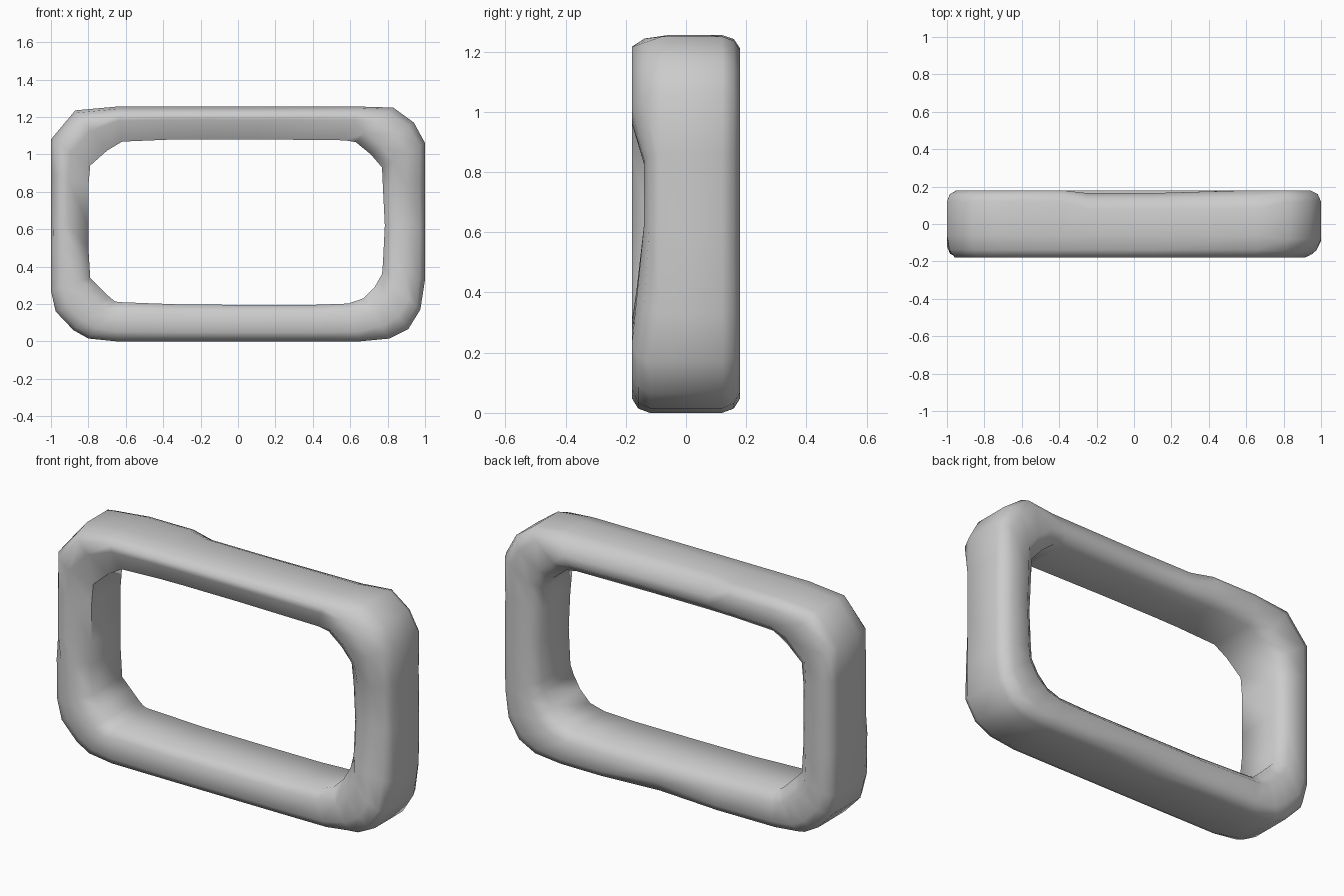
import bpy, bmesh

if "Cube" in bpy.data.objects:
    bpy.data.objects.remove(bpy.data.objects["Cube"])

# Stations round the frame: outer x, outer z, inner x, inner z
STATIONS = {
    "bottom": [(-.65, 0, -.64, .21), (-.3, 0, -.3, .197), (.05, 0, .05, .195),
               (.4, 0, .4, .195), (.65, 0, .59, .202)],
    "bottom_right": [(.81, .015, .67, .23), (.91, .065, .73, .29), (.975, .17, .77, .36)],
    "right": [(1, .33, .775, .42), (1, .62, .785, .62), (1, .86, .775, .82)],
    "top_right": [(1, 1.06, .77, .93), (.94, 1.17, .71, 1.0), (.83, 1.25, .63, 1.065)],
    "top": [(.66, 1.255, .57, 1.075), (.1, 1.255, .1, 1.08), (-.25, 1.255, -.25, 1.08),
            (-.38, 1.255, -.38, 1.078), (-.65, 1.255, -.62, 1.068)],
    "top_left": [(-.87, 1.235, -.7, 1.02), (-1, 1.08, -.79, .94)],
    "left": [(-1, .9, -.80, .83), (-1, .62, -.80, .62), (-1, .5, -.80, .5)],
    "bottom_left": [(-1, .27, -.79, .34), (-.975, .16, -.74, .29), (-.88, .06, -.69, .24),
                    (-.8, .015, -.66, .215)],
}

# Front profile: outer side depth, front face start, front face end, inner side depth
FRONT = {
    "bottom": (.12, .25, .8, .14), "bottom_right": (.12, .3, .7, .13),
    "right": (.09, .45, .8, .11), "top_right": (.08, .4, .75, .12),
    "top": (.06, .22, .4, .12), "top_left": (.06, .2, .5, .12),
    "left": (.07, .22, .45, .12), "bottom_left": (.11, .28, .7, .13),
}


def section(side, ox, oz, ix, iz):
    fo, fa, fb, fi = FRONT[side]
    front = .18
    if side == "right":
        front = .14 if .4 < oz < .9 else .165
    if side == "left" and oz < .55:
        fo, fa, fb, fi = .12, .28, .65, .12
    # Worn back edges, with a fuller shoulder at the upper left
    bo, ba, back = .12, .25, .18
    if side == "top" and ox > -.3:
        bo, ba = .08, .5
        if ox < .2:
            back = .165
    if side == "bottom" and -.1 < ox < .2:
        bo, ba = .09, .4
    if side == "right":
        bo, ba = .12, .3
    # Closed profile as (fraction from outer to inner, y)
    prof = [(0, -fo), (fa * .3, -(fo + (front - fo) * .65)), (fa, -front), (fb, -front),
            (1, -fi), (1, .13), (.75, back), (ba, back),
            (ba * .3, bo + (back - bo) * .65), (0, bo)]
    return [(ox + (ix - ox) * t, y, oz + (iz - oz) * t) for t, y in prof]


# Rounded rectangular frame skinned through all sections
bm = bmesh.new()
rings = [[bm.verts.new(p) for p in section(side, *s)]
         for side, rows in STATIONS.items() for s in rows]
for i, ring in enumerate(rings):
    nxt = rings[(i + 1) % len(rings)]
    for j in range(len(ring)):
        k = (j + 1) % len(ring)
        bm.faces.new((ring[j], ring[k], nxt[k], nxt[j]))
bmesh.ops.recalc_face_normals(bm, faces=bm.faces)
mesh = bpy.data.meshes.new("worn_frame")
bm.to_mesh(mesh)
bm.free()
frame = bpy.data.objects.new("worn_frame", mesh)
bpy.context.collection.objects.link(frame)

# Smooth shading with only the hard edges kept
bpy.context.view_layer.objects.active = frame
frame.select_set(True)
bpy.ops.object.shade_smooth_by_angle(angle=1.0)
